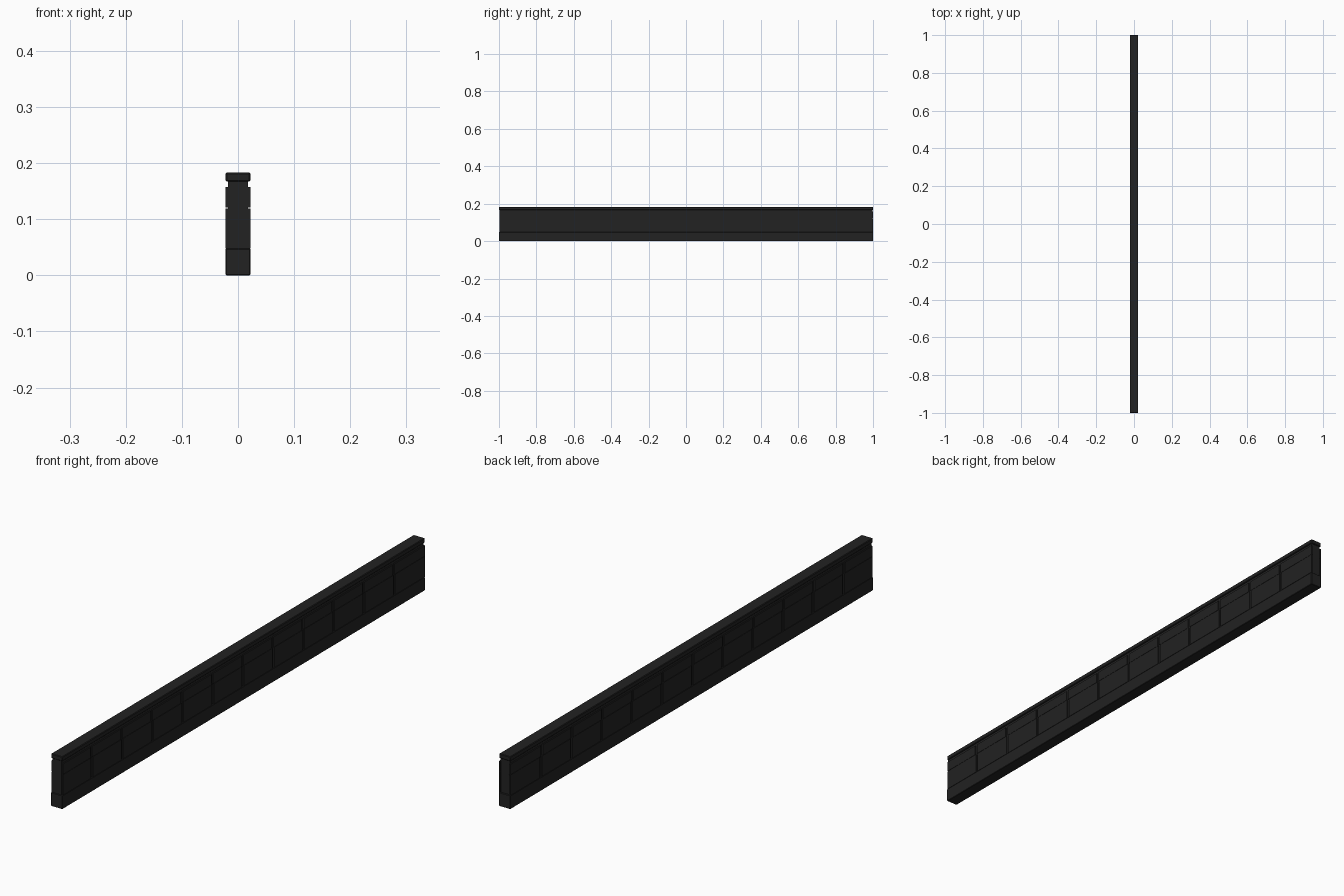
import bpy

if "Cube" in bpy.data.objects:
    bpy.data.objects.remove(bpy.data.objects["Cube"])

BAYS = 12
dark = bpy.data.materials.new("charcoal")
dark.diffuse_color = (0.016, 0.016, 0.016, 1)
dark.use_nodes = True
dark.node_tree.nodes["Principled BSDF"].inputs["Base Color"].default_value = dark.diffuse_color


def box(name, x, y, z, bevel=0.0):
    """Box from (min, max) ranges, with an optional small chamfer."""
    bpy.ops.mesh.primitive_cube_add(
        size=1, location=[(r[0] + r[1]) / 2 for r in (x, y, z)])
    ob = bpy.context.object
    ob.name = name
    ob.scale = [r[1] - r[0] for r in (x, y, z)]
    bpy.ops.object.transform_apply(location=False, rotation=False, scale=True)
    ob.data.materials.append(dark)
    if bevel:
        mod = ob.modifiers.new("edge", 'BEVEL')
        mod.width = bevel
        mod.segments = 1
    return ob


# Long plinth, recessed core and coping running the full length
box("base", (-0.022, 0.022), (-1, 1), (0, 0.048), 0.0015)
box("core", (-0.018, 0.018), (-0.998, 0.996), (0.04, 0.17))
box("coping", (-0.022, 0.022), (-1, 1), (0.167, 0.183), 0.002)

# Two courses of facing slabs on both sides, with narrow open joints
gap = 0.010
courses = [("lower_slab", 0.048, 0.1195, -0.003), ("upper_slab", 0.1205, 0.157, -0.007)]
for label, z0, z1, shift in courses:
    joints = [-1 + 2 * i / BAYS + shift for i in range(1, BAYS)]
    starts = [-0.996] + [j + gap / 2 for j in joints]
    ends = [j - gap / 2 for j in joints] + [1.0]
    for y0, y1 in zip(starts, ends):
        for side, x in (("left", (-0.022, -0.0175)), ("right", (0.0175, 0.022))):
            box(f"{label}_{side}", x, (y0, y1), (z0, z1))
